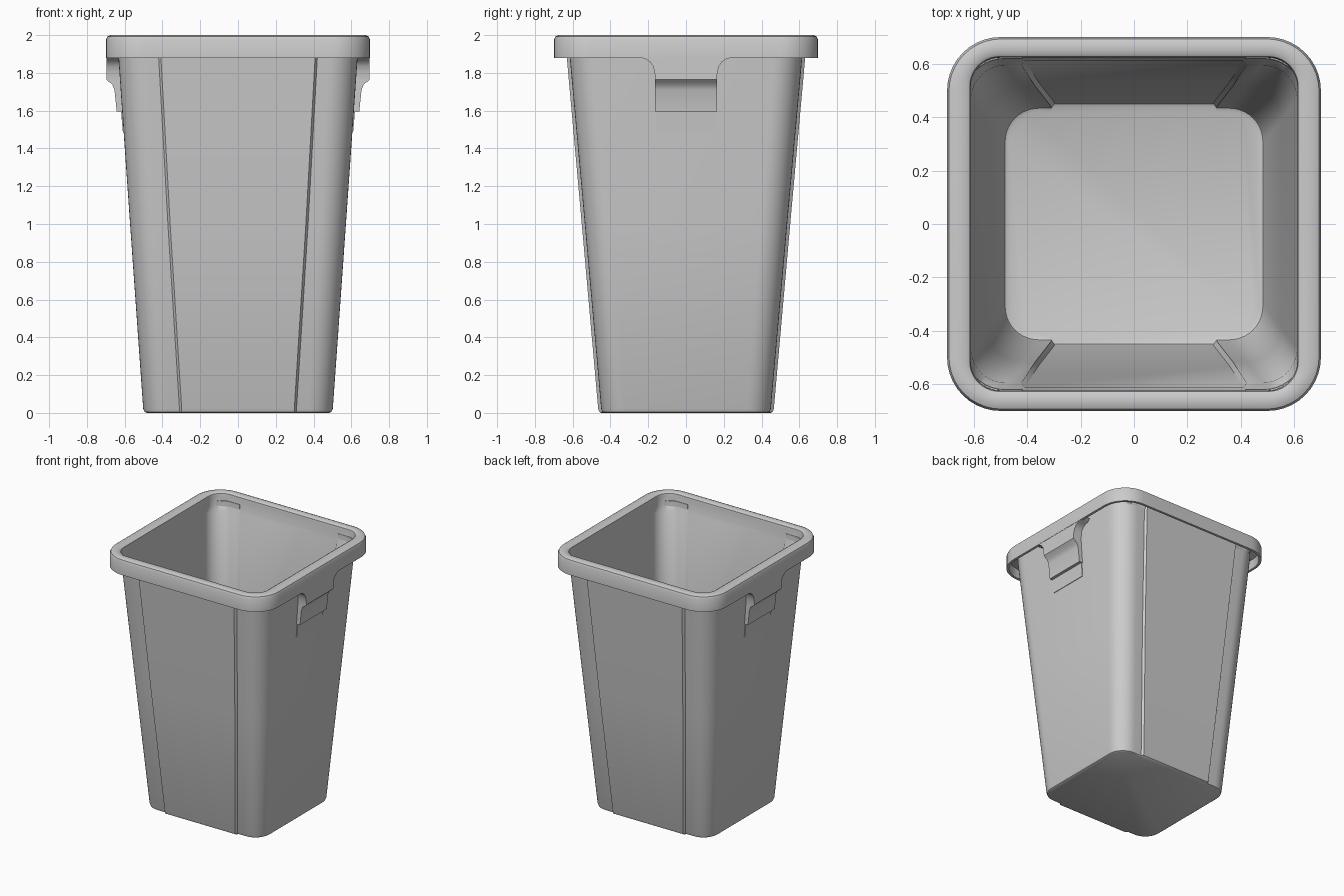
import bpy, bmesh, math

default = bpy.data.objects.get("Cube")
if default:
    bpy.data.objects.remove(default, do_unlink=True)

GREY = (0.6, 0.6, 0.6, 1)
mat = bpy.data.materials.new("grey plastic")
mat.use_nodes = True
mat.diffuse_color = GREY
bsdf = mat.node_tree.nodes["Principled BSDF"]
bsdf.inputs["Base Color"].default_value = GREY
bsdf.inputs["Roughness"].default_value = 0.6


def ring(hx, hy, r, z, step, px):
    """Rounded rectangle whose front and back carry a panel raised by step."""
    quarter = []
    for i in range(11):
        a = math.radians(90 * i / 10)
        quarter.append((hx - r + r * math.cos(a), hy - r + r * math.sin(a)))
    quarter += [(px, hy), (px - 0.012, hy + step)]
    half = quarter + [(-x, y) for x, y in reversed(quarter)]
    return [(x, y, z) for x, y in half + [(-x, -y) for x, y in half]]


def loft(name, rings, angle):
    """Skin a stack of equal-length rings and cap both ends."""
    bm = bmesh.new()
    loops = [[bm.verts.new(p) for p in r] for r in rings]
    n = len(loops[0])
    for a, b in zip(loops, loops[1:]):
        for i in range(n):
            j = (i + 1) % n
            bm.faces.new((a[i], a[j], b[j], b[i]))
    bm.faces.new(loops[0][::-1])
    bm.faces.new(loops[-1])
    bmesh.ops.recalc_face_normals(bm, faces=bm.faces)
    mesh = bpy.data.meshes.new(name)
    bm.to_mesh(mesh)
    bm.free()
    mesh.materials.append(mat)
    obj = bpy.data.objects.new(name, mesh)
    bpy.context.collection.objects.link(obj)
    bpy.ops.object.select_all(action='DESELECT')
    obj.select_set(True)
    bpy.context.view_layer.objects.active = obj
    bpy.ops.object.shade_smooth_by_angle(angle=math.radians(angle))
    return obj


# Bin shell: up the outside, around the hollow rim skirt, down to the floor
# (half width x, half width y, corner radius, z, panel step, panel half width)
S = 0.016
shell = [
    (0.484, 0.432, 0.11, 0.000, S, 0.31),
    (0.495, 0.443, 0.12, 0.006, S, 0.31),
    (0.502, 0.449, 0.13, 0.022, S, 0.31),
    (0.570, 0.534, 0.14, 0.980, S, 0.37),
    (0.633, 0.615, 0.15, 1.880, S, 0.42),
    (0.636, 0.619, 0.15, 1.940, S, 0.42),
    # skirt
    (0.676, 0.676, 0.18, 1.950, 0, 0.42),
    (0.680, 0.680, 0.18, 1.880, 0, 0.42),
    (0.699, 0.699, 0.20, 1.880, 0, 0.42),
    (0.699, 0.699, 0.20, 1.975, 0, 0.42),
    (0.692, 0.692, 0.195, 1.992, 0, 0.42),
    (0.675, 0.675, 0.18, 2.000, 0, 0.42),
    (0.628, 0.638, 0.12, 2.000, 0, 0.42),
    # mouth, shoulder and inner wall
    (0.614, 0.626, 0.11, 1.992, 0, 0.42),
    (0.611, 0.623, 0.11, 1.975, 0, 0.42),
    (0.611, 0.621, 0.11, 1.910, 0, 0.42),
    (0.610, 0.594, 0.13, 1.870, S, 0.42),
    (0.549, 0.516, 0.13, 0.980, S, 0.37),
    (0.488, 0.439, 0.13, 0.050, S, 0.31),
    (0.482, 0.433, 0.125, 0.034, S, 0.31),
    (0.468, 0.419, 0.11, 0.028, S, 0.31),
]
loft("bin_shell", [ring(*row) for row in shell], 35)

# Side handles: flared tab under the rim, stepped grip and thin lower plate
# (outer x, half width y, z)
handle = [
    (0.697, 0.270, 1.900), (0.697, 0.240, 1.880), (0.697, 0.215, 1.875),
    (0.697, 0.190, 1.858), (0.697, 0.174, 1.835), (0.697, 0.166, 1.800),
    (0.697, 0.163, 1.765), (0.690, 0.163, 1.757), (0.666, 0.163, 1.740),
    (0.654, 0.163, 1.710), (0.642, 0.163, 1.595), (0.619, 0.157, 1.595),
    (0.610, 0.157, 1.490),
]
for side, label in ((1, "left"), (-1, "right")):
    rows = []
    for x, w, z in handle:
        back = 0.594 + (z - 1.49) * 0.068
        rows.append([(side * x, -w, z), (side * x, w, z),
                     (side * back, w, z), (side * back, -w, z)])
    loft(label + "_handle", rows, 35)
